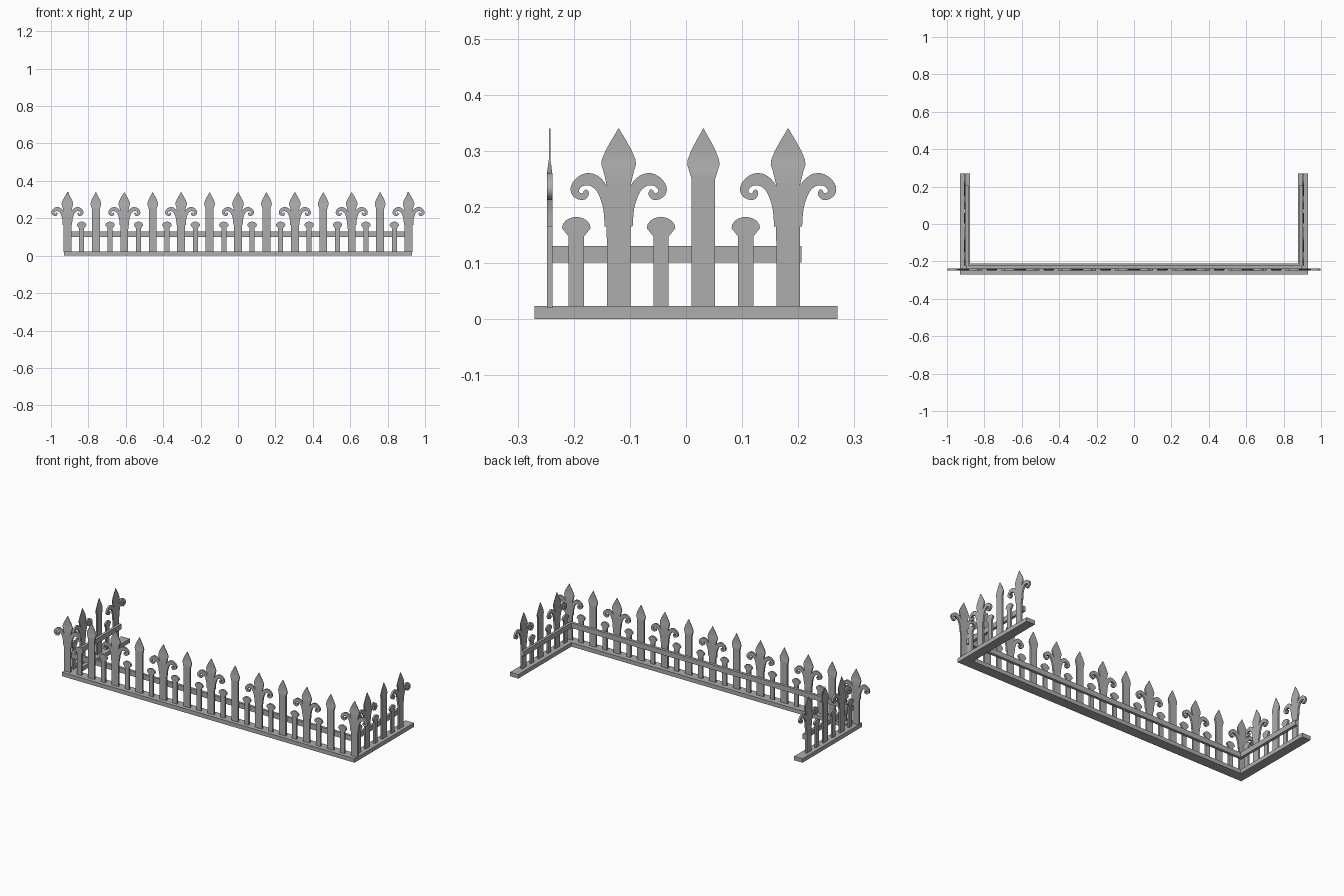
import bpy, bmesh, math
from mathutils import Vector

cube = bpy.data.objects.get("Cube")
if cube:
    bpy.data.objects.remove(cube, do_unlink=True)

# Single grey metal colour
metal = bpy.data.materials.new("grey_metal")
metal.use_nodes = True
GREY = (0.42, 0.42, 0.42, 1)
metal.diffuse_color = GREY
metal.node_tree.nodes["Principled BSDF"].inputs["Base Color"].default_value = GREY


def add_object(name, mesh, location=(0, 0, 0), angle=0):
    ob = bpy.data.objects.new(name, mesh)
    ob.location = location
    ob.rotation_euler.z = angle
    bpy.context.collection.objects.link(ob)
    return ob


def finish(bm, name):
    bmesh.ops.recalc_face_normals(bm, faces=bm.faces)
    mesh = bpy.data.meshes.new(name)
    bm.to_mesh(mesh)
    bm.free()
    mesh.materials.append(metal)
    return mesh


def smooth(ob):
    bpy.ops.object.select_all(action='DESELECT')
    ob.select_set(True)
    bpy.context.view_layer.objects.active = ob
    bpy.ops.object.shade_smooth_by_angle(angle=math.radians(30))


def loft(bm, sections):
    """Flat bar through (left point, right point, half thickness) sections in xz."""
    rings = []
    for a, b, t in sections:
        rings.append([bm.verts.new((p[0], y, p[1]))
                      for p, y in ((a, -t), (b, -t), (b, t), (a, t))])
    for r, s in zip(rings, rings[1:]):
        for i in range(4):
            j = (i + 1) % 4
            bm.faces.new((r[i], r[j], s[j], s[i]))
    bm.faces.new(rings[0])
    bm.faces.new(rings[-1])


def spline(points, steps=3):
    """Catmull-Rom interpolation of a list of points."""
    pts = [Vector(p) for p in points]
    pts = [pts[0]] + pts + [pts[-1]]
    out = []
    for a, b, c, d in zip(pts, pts[1:], pts[2:], pts[3:]):
        for k in range(steps):
            t = k / steps
            out.append(b + 0.5 * t * ((c - a) + t * ((2*a - 5*b + 4*c - d)
                                                     + t * (3*(b - c) + d - a))))
    return out + [pts[-1]]


THICK = 0.005


def blade_thickness(z):
    """Bars thin out to a sharp blade in the spear head."""
    f = min(max((z - 0.258) / 0.028, 0), 1)
    return THICK + f * (0.0013 - THICK)


def post(bm, profile):
    loft(bm, [((-w, z), (w, z), blade_thickness(z)) for z, w in profile])


def scroll(bm, side):
    path = spline([(.017, .165, .008), (.019, .200, .009), (.029, .231, .010),
                   (.043, .246, .011), (.057, .249, .011), (.070, .244, .009),
                   (.0775, .234, .008), (.077, .225, .007), (.070, .219, .006),
                   (.062, .219, .006), (.058, .225, .005), (.060, .230, .003)])
    sections = []
    for i, p in enumerate(path):
        d = path[min(i + 1, len(path) - 1)] - path[max(i - 1, 0)]
        n = Vector((-d.y, d.x)).normalized() * p.z
        sections.append(((side * (p.x + n.x), p.y + n.y),
                         (side * (p.x - n.x), p.y - n.y), THICK))
    loft(bm, sections)


# Spear head shared by both tall posts
head = [(.265, .0275), (.275, .031), (.284, .030), (.30, .0235),
        (.318, .0135), (.332, .005), (.34, .0006)]

# Post with a spear head and two scrolls
bm = bmesh.new()
post(bm, [(.02, .021), (.13, .021), (.19, .022), (.205, .015), (.24, .0215)] + head)
for side in (-1, 1):
    scroll(bm, side)
scroll_mesh = finish(bm, "scroll_post")

# Plain tall spear post
bm = bmesh.new()
post(bm, [(.02, .021), (.25, .021), (.258, .0235)] + [(z, w * .93) for z, w in head])
spear_mesh = finish(bm, "spear_post")

# Short post with a mushroom cap
bm = bmesh.new()
cap = [(.162 + .02 * math.sin(a), .0255 * math.cos(a))
       for a in (math.radians(d) for d in (0, 20, 40, 60, 75, 88))]
post(bm, [(.02, .0135), (.147, .0135), (.152, .0175)] + cap)
short_mesh = finish(bm, "short_post")

kinds = {"F": scroll_mesh, "T": spear_mesh, "s": short_mesh}
smoothed = set()


def place(kind, name, location, angle=0):
    ob = add_object(name + "_" + kinds[kind].name, kinds[kind], location, angle)
    if kind not in smoothed:
        smooth(ob)
        smoothed.add(kind)


# Front row of posts
for i in range(25):
    place("FsTs"[i % 4], "front", (-0.912 + 0.076 * i, -0.243, 0))

# Side rows of posts
for side, label in ((1, "left"), (-1, "right")):
    for i, kind in enumerate("FsTsFs"):
        place(kind, label, (side * 0.905, 0.182 - 0.0755 * i, 0), side * math.pi / 2)


def slab(name, outline, z0, z1):
    bm = bmesh.new()
    face = bm.faces.new([bm.verts.new((x, y, z0)) for x, y in outline])
    top = bmesh.ops.extrude_face_region(bm, geom=[face])["geom"]
    bmesh.ops.translate(bm, vec=(0, 0, z1 - z0),
                        verts=[v for v in top if isinstance(v, bmesh.types.BMVert)])
    add_object(name, finish(bm, name))


def rectangle(x0, x1, y0, y1):
    return [(x0, y0), (x1, y0), (x1, y1), (x0, y1)]


# U-shaped base plinth
half = [(.93, -.27), (.93, .27), (.877, .27), (.877, -.212)]
slab("base", half + [(-x, y) for x, y in reversed(half)], 0, .023)

# Rails behind the posts
slab("front_rail", rectangle(-.899, .899, -.238, -.223), .101, .13)
slab("left_rail", rectangle(.885, .9, -.223, .206), .101, .13)
slab("right_rail", rectangle(-.9, -.885, -.223, .206), .101, .13)
